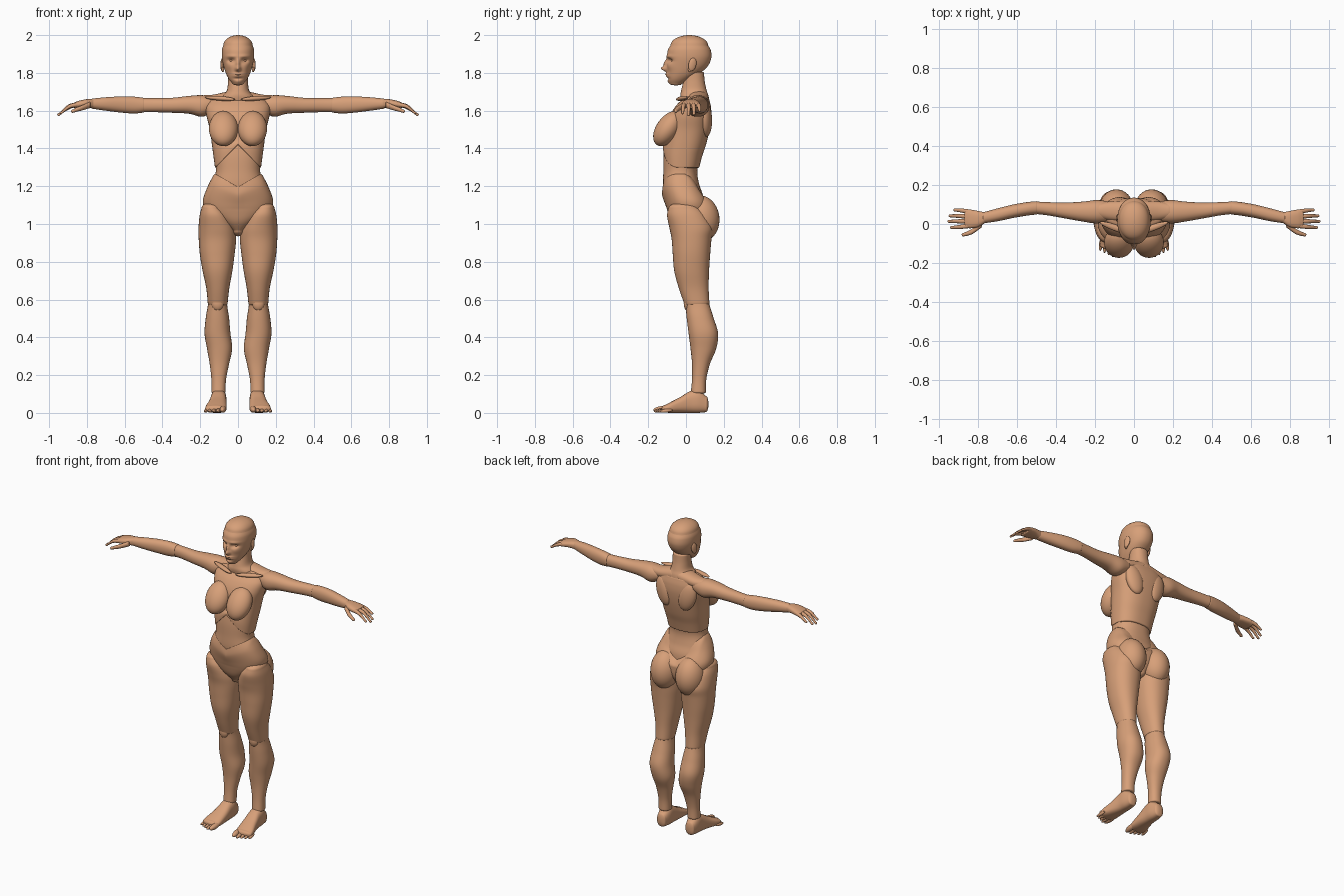
import bpy, bmesh, math
from mathutils import Matrix, Vector, Euler

skin = bpy.data.materials.new("tan skin")
skin.diffuse_color = (0.68, 0.35, 0.19, 1)


def finish(name, bm, mirror):
    bmesh.ops.recalc_face_normals(bm, faces=bm.faces)
    me = bpy.data.meshes.new(name)
    bm.to_mesh(me)
    bm.free()
    me.polygons.foreach_set("use_smooth", [True] * len(me.polygons))
    me.materials.append(skin)
    ob = bpy.data.objects.new(name, me)
    bpy.context.collection.objects.link(ob)
    if mirror:
        m = ob.modifiers.new("mirror", 'MIRROR')
        m.use_mirror_merge = False
    return ob


def loft(name, axis, secs, caps=(.01, .01), n=2.2, seg=40, sub=6, mirror=False, warp=None):
    """Smooth skin over sections (t, a0, a1, b0, b1), or (t, half width, b0, b1)."""
    P = [Vector(s if len(s) == 5 else (s[0], -s[1], s[1], s[2], s[3])) for s in secs]
    rings = []
    for i in range(len(P) - 1):
        p0, p1, p2, p3 = P[max(i - 1, 0)], P[i], P[i + 1], P[min(i + 2, len(P) - 1)]
        for j in range(sub):
            u = j / sub
            rings.append(p1 + (p2 - p0) * (.5 * u)
                         + (p0 * 2 - p1 * 5 + p2 * 4 - p3) * (.5 * u * u)
                         + (p1 * 3 - p0 - p2 * 3 + p3) * (.5 * u ** 3))
    rings.append(P[-1])

    def dome(r, length):
        out = []
        for k in range(1, 9):
            a = math.radians(86) * k / 8
            s, ca, cb = math.cos(a), (r[1] + r[2]) / 2, (r[3] + r[4]) / 2
            out.append(Vector((r[0] + length * math.sin(a), ca + (r[1] - ca) * s, ca + (r[2] - ca) * s,
                               cb + (r[3] - cb) * s, cb + (r[4] - cb) * s)))
        return out
    d = 1 if P[-1][0] > P[0][0] else -1
    rings = dome(P[0], -d * caps[0])[::-1] + rings + dome(P[-1], d * caps[1])
    bm = bmesh.new()
    grid = []
    for t, a0, a1, b0, b1 in rings:
        row = []
        for k in range(seg):
            c, s = math.cos(2 * math.pi * k / seg), math.sin(2 * math.pi * k / seg)
            a = (a0 + a1) / 2 + (a1 - a0) / 2 * math.copysign(abs(c) ** (2 / n), c)
            b = (b0 + b1) / 2 + (b1 - b0) / 2 * math.copysign(abs(s) ** (2 / n), s)
            v = Vector({'x': (t, a, b), 'y': (a, t, b), 'z': (a, b, t)}[axis])
            row.append(bm.verts.new(warp(v) if warp else v))
        grid.append(row)
    for r, q in zip(grid, grid[1:]):
        for k in range(seg):
            bm.faces.new((r[k], r[(k + 1) % seg], q[(k + 1) % seg], q[k]))
    bm.faces.new(grid[0])
    bm.faces.new(grid[-1])
    return finish(name, bm, mirror)


def ball(name, c, r, rot=(0, 0, 0), mirror=True, seg=32):
    bm = bmesh.new()
    M = (Matrix.Translation(c) @ Euler([math.radians(a) for a in rot]).to_matrix().to_4x4()
         @ Matrix.Diagonal((*r, 1)))
    bmesh.ops.create_uvsphere(bm, u_segments=seg, v_segments=seg // 2, radius=1, matrix=M)
    return finish(name, bm, mirror)


def clamp(v):
    return max(0, min(1, v))


# Head: face features pushed in and out of the front (x, z, width, height, depth)
FACE = [(0, 1.822, .013, .014, -.030), (0, 1.85, .010, .02, -.016), (.036, 1.865, .02, .012, .017),
        (.035, 1.888, .03, .009, -.005), (0, 1.788, .026, .010, -.014), (0, 1.787, .024, .003, .007),
        (0, 1.752, .02, .013, -.006), (.046, 1.835, .02, .02, -.005), (0, 1.769, .02, .006, .005)]


def face(v):
    if v.y < 0:
        x, z = abs(v.x), v.z
        w = clamp(-v.y / .04)
        v.y += w * sum(d * math.exp(-((x - cx) / sx) ** 2 - ((z - cz) / sz) ** 2)
                       for cx, cz, sx, sz, d in FACE)
    return v


loft("head", 'z', [(1.742, .028, -.084, -.02), (1.765, .047, -.095, .02), (1.795, .063, -.099, .07),
                   (1.835, .076, -.101, .115), (1.88, .085, -.101, .134), (1.92, .085, -.096, .131),
                   (1.945, .078, -.082, .117)],
     caps=(.008, .055), n=2.15, seg=128, sub=14, warp=face)
ball("eye", (.034, -.066, 1.865), (.014, .013, .009))
ball("ear", (.083, .034, 1.845), (.009, .021, .036), (-12, 0, 15))
ball("ear_lobe", (.08, .022, 1.818), (.007, .011, .014))
loft("neck", 'z', [(1.63, .12, -.02, .125), (1.675, .085, -.03, .12), (1.705, .06, -.026, .11),
                   (1.75, .053, -.016, .10), (1.80, .052, -.01, .095)])


# Torso: rib arch at the chest, V-shaped edge at the pelvis
def rib_arch(v):
    if v.y < 0:
        v.z += .13 * clamp(1 - abs(v.x) / .12) * clamp((1.44 - v.z) / .15)
    return v


def waist_dip(v):
    depth = .08 if v.y < 0 else .13
    v.z -= depth * clamp(1 - abs(v.x) / .13) * clamp((v.z - 1.08) / .2)
    return v


loft("chest", 'z', [(1.30, .122, -.122, .07), (1.36, .130, -.122, .086), (1.42, .138, -.116, .106),
                    (1.50, .149, -.102, .125), (1.57, .166, -.085, .134), (1.62, .17, -.058, .132),
                    (1.655, .15, -.025, .124)],
     caps=(.008, .028), n=2.4, seg=64, sub=8, warp=rib_arch)
loft("abdomen", 'z', [(1.08, .12, -.09, .095), (1.15, .14, -.112, .09), (1.21, .135, -.121, .07),
                      (1.28, .117, -.120, .06), (1.36, .124, -.119, .078), (1.44, .13, -.11, .10)],
     n=2.3, seg=64)
loft("pelvis", 'z', [(.965, .035, -.045, .09), (1.01, .10, -.078, .12), (1.06, .165, -.096, .13),
                     (1.12, .186, -.110, .126), (1.20, .160, -.126, .086), (1.27, .123, -.123, .066)],
     caps=(.03, .006), n=2.3, seg=64, sub=8, warp=waist_dip)
ball("breast", (.077, -.095, 1.505), (.077, .062, .105), (-35, 0, 0))
ball("buttock", (.090, .080, 1.03), (.088, .097, .122), (8, 0, 0))
ball("shoulder_blade", (.085, .105, 1.555), (.055, .032, .095), (0, 15, -10))
ball("collarbone", (.095, -.02, 1.665), (.085, .016, .012), (0, -4, 20))
loft("trapezius", 'x', [(.02, .0, .12, 1.62, 1.71), (.07, .01, .118, 1.62, 1.698),
                        (.13, .02, .115, 1.62, 1.685), (.18, .03, .105, 1.62, 1.682)], mirror=True)

# Arms
loft("upper_arm", 'x', [(.13, .015, .115, 1.595, 1.672), (.19, .003, .123, 1.568, 1.682),
                        (.26, .012, .115, 1.584, 1.678), (.35, .028, .11, 1.589, 1.668),
                        (.44, .044, .112, 1.592, 1.666), (.50, .051, .115, 1.592, 1.666)],
     mirror=True)
loft("forearm", 'x', [(.50, .049, .117, 1.59, 1.668), (.55, .043, .112, 1.585, 1.674),
                      (.62, .031, .10, 1.59, 1.675), (.70, .014, .08, 1.6, 1.671),
                      (.77, .004, .061, 1.610, 1.664)], mirror=True)
loft("hand", 'x', [(.765, .005, .06, 1.612, 1.662), (.80, -.016, .067, 1.615, 1.661),
                   (.84, -.022, .074, 1.614, 1.653), (.862, -.018, .074, 1.612, 1.645)],
     mirror=True, n=2.5)


def finger(name, pts):
    loft(name, 'x', [(x, y - r, y + r, z - r, z + r) for x, y, z, r in pts],
         caps=(.005, .009), n=2, seg=14, sub=4, mirror=True)


for name, y, tip, spread in (("index_finger", -.009, .935, -.006), ("middle_finger", .015, .948, -.001),
                             ("ring_finger", .039, .942, .002), ("little_finger", .063, .918, .006)):
    finger(name, [(.85, y, 1.632, .0125), ((.85 + tip) / 2, y + spread, 1.622, .0105),
                  (tip, y + spread * 1.5, 1.622 - (tip - .89) * .75, .0075)])
finger("thumb", [(.785, -.003, 1.630, .017), (.825, -.035, 1.615, .014), (.85, -.047, 1.607, .012),
                 (.875, -.055, 1.597, .009)])

# Legs
loft("thigh", 'z', [(1.085, .085, .193, -.092, .07), (1.045, .05, .203, -.100, .11),
                    (.98, .016, .209, -.088, .142), (.92, .010, .208, -.076, .135),
                    (.84, .018, .202, -.070, .128), (.75, .03, .187, -.062, .122),
                    (.66, .046, .168, -.038, .120), (.58, .055, .160, -.010, .124)],
     caps=(.03, .02), mirror=True)
loft("lower_leg", 'z', [(.59, .059, .157, -.006, .119), (.56, .056, .161, -.002, .128),
                        (.50, .047, .171, .004, .147), (.42, .040, .177, .014, .170),
                        (.34, .031, .164, .024, .160), (.26, .047, .150, .032, .127),
                        (.18, .063, .141, .032, .108), (.11, .066, .141, .026, .105)],
     caps=(.02, .01), mirror=True)
ball("kneecap", (.108, .008, .58), (.032, .02, .04))

# Feet
loft("foot", 'y', [(.105, .072, .134, .004, .09), (.065, .062, .143, 0, .124), (.02, .061, .146, 0, .114),
                   (-.03, .060, .156, 0, .084), (-.08, .061, .170, 0, .058), (-.11, .064, .174, .002, .042)],
     caps=(.014, .02), n=2.6, mirror=True)
for i in range(5):
    r = .017 if i == 0 else .0115 - .0005 * i
    y = -.128 + .008 * max(i - 1, 0)
    ball("toe_%d" % (i + 1), (.083 + .022 * i - (.004 if i == 0 else .001), y, r + .002),
         (r, .046 - .003 * i, r), (6, 0, 6), seg=20)
